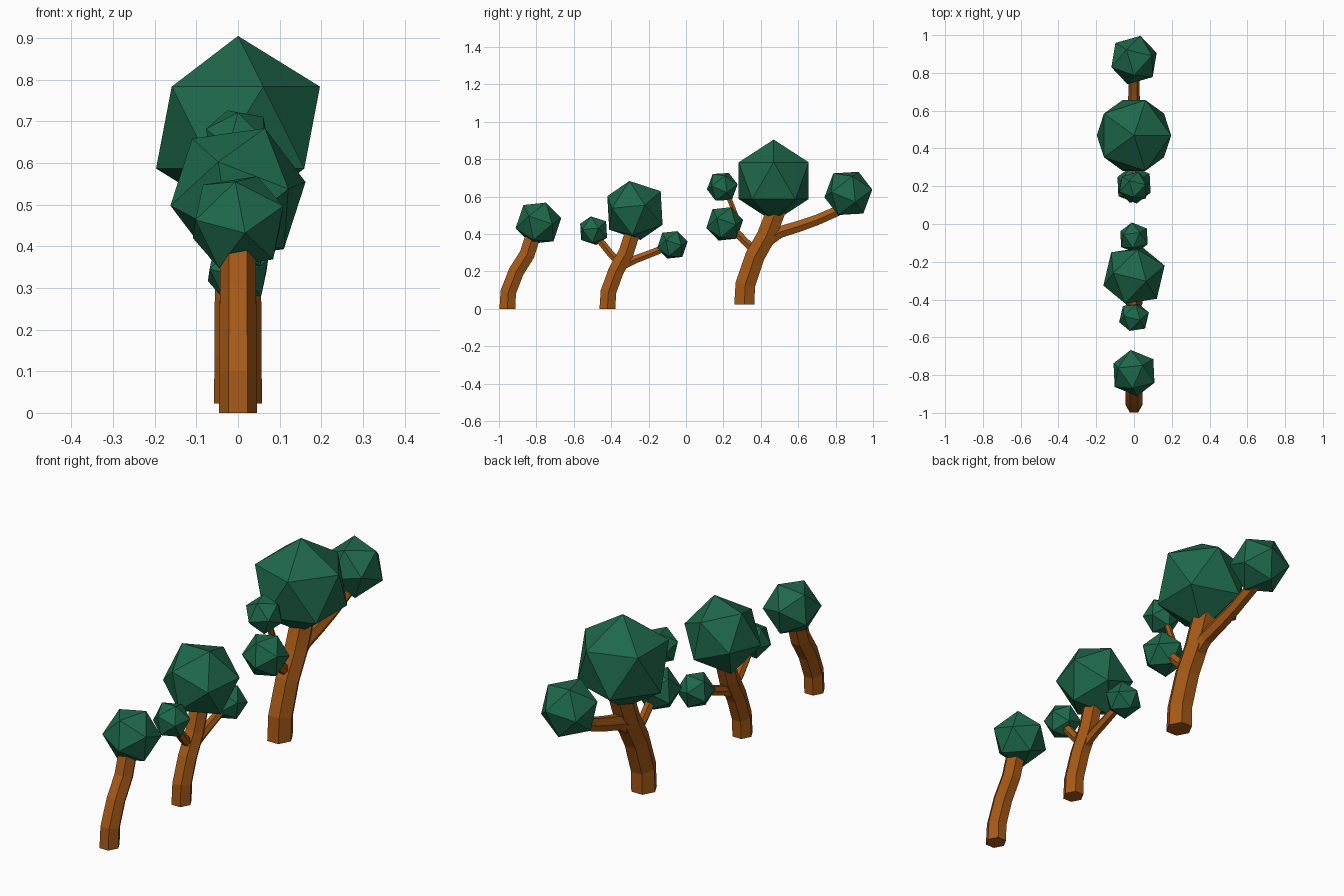
import bpy, bmesh, math
from mathutils import Vector, Matrix

if "Cube" in bpy.data.objects:
    bpy.data.objects.remove(bpy.data.objects["Cube"])


def material(name, rgb):
    m = bpy.data.materials.new(name)
    m.diffuse_color = (*rgb, 1)
    m.use_nodes = True
    m.node_tree.nodes["Principled BSDF"].inputs["Base Color"].default_value = m.diffuse_color
    return m


GREEN = material("leaf_green", (0.013, 0.14, 0.07))
BROWN = material("bark_brown", (0.38, 0.10, 0.008))


def finish(bm, name, mat):
    bmesh.ops.recalc_face_normals(bm, faces=bm.faces[:])
    mesh = bpy.data.meshes.new(name)
    bm.to_mesh(mesh)
    bm.free()
    mesh.materials.append(mat)
    ob = bpy.data.objects.new(name, mesh)
    bpy.context.collection.objects.link(ob)
    return ob


def frame(a, b):
    """Axes with z along a and x towards b."""
    z = Vector(a).normalized()
    x = (Vector(b) - z * Vector(b).dot(z)).normalized()
    return Matrix((x, z.cross(x), z)).transposed()


def foliage(name, y, z, r, tilt):
    """Icosahedron; tilt gives the directions of two adjacent corners."""
    bm = bmesh.new()
    rot = frame(*tilt).to_4x4()
    bmesh.ops.create_icosphere(bm, subdivisions=1, radius=r,
                               matrix=Matrix.Translation((0, y, z)) @ rot)
    return finish(bm, name, GREEN)


def limb(name, path, r0, r1=None, flat_base=False):
    """Six-sided tube swept along (y, z) points."""
    r1 = r1 or r0
    pts = [Vector((0, y, z)) for y, z in path]
    bm = bmesh.new()
    rings = []
    for i, p in enumerate(pts):
        t = (pts[min(i + 1, len(pts) - 1)] - pts[max(i - 1, 0)]).normalized()
        if i == 0 and flat_base:
            t = Vector((0, 0, 1))
        n = Vector((0, t.z, -t.y))
        r = r0 + (r1 - r0) * i / (len(pts) - 1)
        rings.append([bm.verts.new(p + Vector((r * math.cos(a), 0, 0)) + n * r * 1.08 * math.sin(a))
                      for a in (k * math.pi / 3 for k in range(6))])
    for lo, hi in zip(rings, rings[1:]):
        for k in range(6):
            bm.faces.new((lo[k], lo[k - 1], hi[k - 1], hi[k]))
    bm.faces.new(rings[0])
    bm.faces.new(rings[-1])
    return finish(bm, name, BROWN)


# corner directions for the tilted crowns
UPRIGHT = ((0, 0, 1), (1, 0, 0))
TILT_A = ((0.045, 0.04, 0.108), (-0.012, -0.087, 0.088))
TILT_B = ((0.065, -0.03, 0.158), (0.165, 0.05, 0.04))
TILT_C = ((-0.04, 0.055, 0.116), (0, -0.083, 0.11))

# small front tree
limb("small_trunk", [(-.955, 0), (-.95, .09), (-.907, .2), (-.85, .29), (-.815, .40)],
     .0455, .043, True)
foliage("small_crown", -.789, .458, .126, TILT_A)

# middle tree
limb("middle_trunk", [(-.42, 0), (-.415, .09), (-.375, .2), (-.32, .3), (-.285, .41)],
     .0455, .043, True)
limb("middle_front_branch", [(-.335, .23), (-.40, .29), (-.48, .39)], .02)
limb("middle_back_branch", [(-.36, .22), (-.27, .265), (-.19, .295), (-.09, .335)], .024, .02)
foliage("middle_crown", -.273, .526, .173, TILT_B)
foliage("middle_front_tuft", -.494, .418, .084, TILT_B)
foliage("middle_back_tuft", -.073, .342, .084, TILT_A)

# large back tree
limb("large_trunk", [(.312, .023), (.317, .13), (.368, .28), (.43, .39), (.488, .54)],
     .0575, .054, True)
limb("large_back_branch", [(.40, .34), (.50, .41), (.60, .44), (.70, .475), (.86, .545)],
     .036, .028)
limb("large_front_branch", [(.39, .29), (.31, .365), (.22, .46)], .022)
limb("large_twig", [(.27, .49), (.235, .58), (.20, .65)], .014)
foliage("large_crown", .469, .685, .22, UPRIGHT)
foliage("large_back_tuft", .868, .617, .134, TILT_C)
foliage("large_front_tuft", .207, .454, .102, TILT_A)
foliage("large_twig_tuft", .194, .652, .086, TILT_C)
